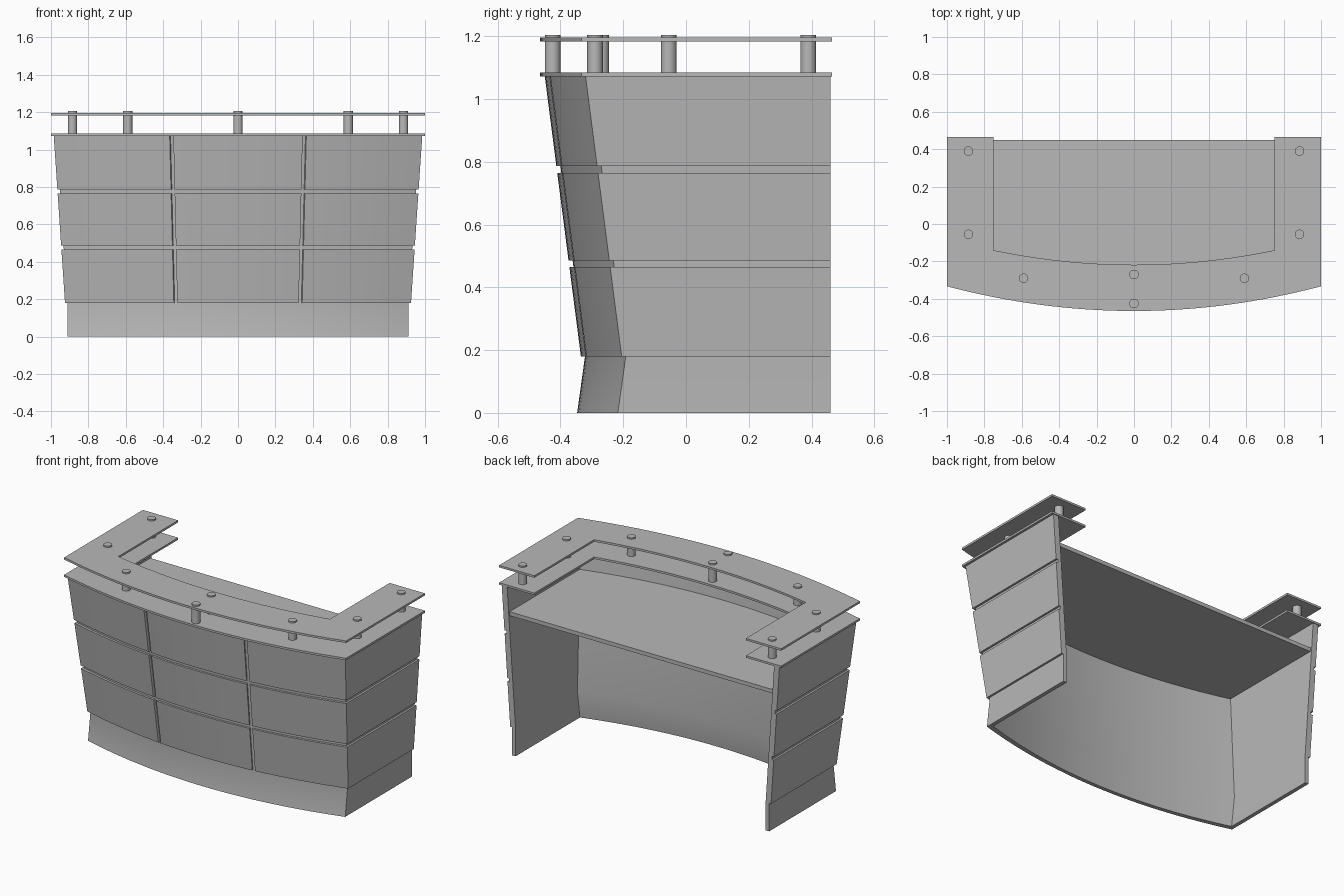
import bpy, bmesh, math

if "Cube" in bpy.data.objects:
    bpy.data.objects.remove(bpy.data.objects["Cube"], do_unlink=True)

GREY = 0.48
mat = bpy.data.materials.new("plain_grey")
mat.use_nodes = True
mat.diffuse_color = (GREY, GREY, GREY, 1)
mat.node_tree.nodes["Principled BSDF"].inputs["Base Color"].default_value = (GREY, GREY, GREY, 1)

REAR, KICK, TOP = 0.46, 0.18, 1.072   # rear edge, plinth height, wall top
SKIN, WALL = 0.013, 0.038             # depth of the core face and of the inner face
SIDE = 2                              # parameter value standing for the rear end of a side


def finish(bm, name):
    bmesh.ops.recalc_face_normals(bm, faces=bm.faces)
    me = bpy.data.meshes.new(name)
    bm.to_mesh(me)
    bm.free()
    ob = bpy.data.objects.new(name, me)
    bpy.context.collection.objects.link(ob)
    me.materials.append(mat)
    bpy.ops.object.select_all(action='DESELECT')
    ob.select_set(True)
    bpy.context.view_layer.objects.active = ob
    bpy.ops.object.shade_smooth_by_angle(angle=math.radians(20))
    return ob


def span(a, b, n):
    return [a + (b - a) * i / n for i in range(n + 1)]


def shell(t, z, depth, rear=REAR):
    """Point on the leaning U-shaped wall; t runs -1..1 over the bowed front."""
    k = max(0, (z - KICK) / (TOP - KICK))
    kick = max(0, 1 - z / KICK)
    half = 0.925 + 0.06 * k - depth
    if abs(t) > 1:
        return (math.copysign(half, t), rear, z)
    return (half * t, -0.335 - 0.115 * k - 0.025 * kick + depth + 0.13 * t * t, z)


def wall(name, ts, zs, outer, inner):
    """Solid strip of the wall between two depths."""
    bm = bmesh.new()
    cols = []
    for t in ts:
        pts = [shell(t, z, outer) for z in zs] + [shell(t, z, inner) for z in reversed(zs)]
        cols.append([bm.verts.new(p) for p in pts])
    n = len(cols[0])
    for a, b in zip(cols, cols[1:]):
        for i in range(n):
            j = (i + 1) % n
            bm.faces.new((a[i], a[j], b[j], b[i]))
    bm.faces.new(cols[0])
    bm.faces.new(cols[-1])
    return finish(bm, name)


def plate(name, outline, z0, z1):
    """Flat board with the given plan outline."""
    bm = bmesh.new()
    face = bm.faces.new([bm.verts.new((x, y, z0)) for x, y in outline])
    ext = bmesh.ops.extrude_face_region(bm, geom=[face])
    for v in ext["geom"]:
        if isinstance(v, bmesh.types.BMVert):
            v.co.z = z1
    return finish(bm, name)


# Inner wall with plinth
wall("core_wall", [-SIDE] + span(-1, 1, 32) + [SIDE], [0, KICK, TOP], SKIN, WALL)

# Cladding panels: three rows, middle panel and two that wrap the corners
gap_in, gap_out = 0.351, 0.371
rows = [(KICK, 0.465), (0.486, 0.765), (0.787, TOP)]
for r, (z0, z1) in enumerate(rows, 1):
    wall(f"front_panel_{r}", span(-gap_in, gap_in, 12), [z0, z1], 0, SKIN)
    for side, s in (("left", 1), ("right", -1)):
        ts = [s * t for t in span(gap_out, 1, 10)] + [s * SIDE]
        wall(f"{side}_corner_panel_{r}", ts, [z0, z1], 0, SKIN)

# Work surface between the walls
desk_z = 0.91
desk = [shell(t, desk_z, WALL - 0.005, 0.45)[:2] for t in [-SIDE] + span(-1, 1, 24) + [SIDE]]
plate("desk_top", desk, desk_z - 0.025, desk_z)

# Lower counter and raised shelf share one U-shaped outline
front = [(x, -0.465 + 0.132 * x * x) for x in span(-1, 1, 32)]
back = [(x, -0.218 + 0.138 * x * x) for x in span(0.75, -0.75, 24)]
counter = [(-1, 0.465)] + front + [(1, 0.465), (0.75, 0.465)] + back + [(-0.75, 0.465)]
plate("counter_top", counter, TOP, 1.085)
plate("raised_shelf", counter, 1.183, 1.196)

# Posts holding the raised shelf
posts = [(0, -0.425), (0, -0.27)]
for s in (-1, 1):
    posts += [(s * 0.59, -0.29), (s * 0.885, -0.055), (s * 0.885, 0.39)]
for i, (x, y) in enumerate(posts, 1):
    ring = [(x + 0.025 * math.cos(a), y + 0.025 * math.sin(a)) for a in span(0, math.tau, 20)[:-1]]
    plate(f"shelf_post_{i}", ring, 1.08, 1.205)
